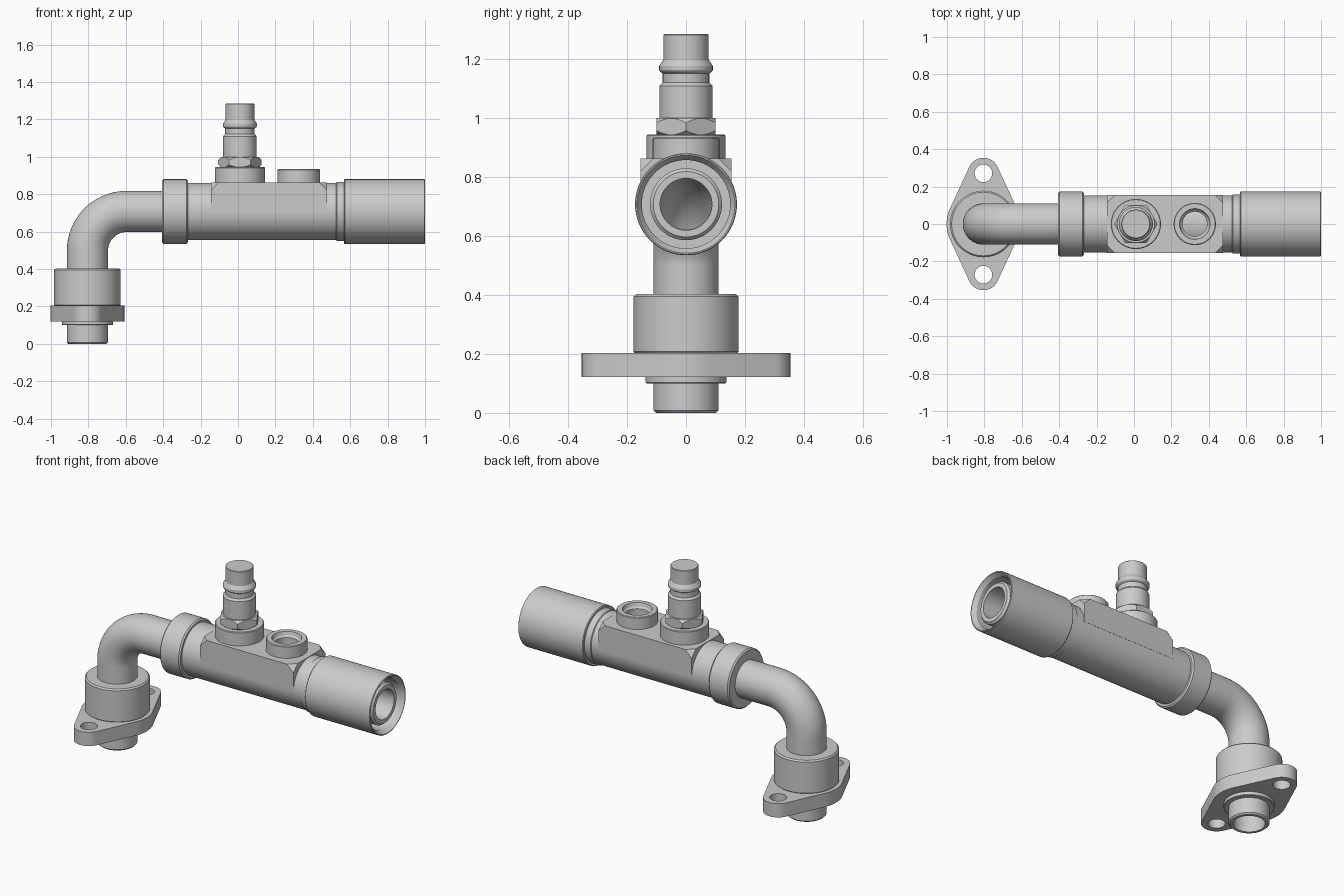
import bpy, bmesh
from math import sin, cos, pi, radians, acos
from mathutils import Vector

if "Cube" in bpy.data.objects:
    bpy.data.objects.remove(bpy.data.objects["Cube"])

AX = 0.708          # height of the horizontal pipe axis
FX = -0.805         # x of the flange axis


def finish(name, bm):
    bmesh.ops.remove_doubles(bm, verts=bm.verts, dist=1e-5)
    bmesh.ops.recalc_face_normals(bm, faces=bm.faces)
    me = bpy.data.meshes.new(name)
    bm.to_mesh(me)
    bm.free()
    ob = bpy.data.objects.new(name, me)
    bpy.context.collection.objects.link(ob)
    return ob


def bridge(bm, rings, closed):
    n = len(rings[0])
    for i in range(len(rings) if closed else len(rings) - 1):
        a, b = rings[i], rings[(i + 1) % len(rings)]
        for j in range(n):
            k = (j + 1) % n
            bm.faces.new((a[j], a[k], b[k], b[j]))


def lathe(name, prof, loc=(0, 0, 0), along_x=False, n=64):
    """Revolve (radius, height) points; profiles off the axis close into a ring."""
    bm = bmesh.new()
    rings = []
    for r, t in prof:
        ring = []
        for j in range(n):
            u, v = r * cos(2 * pi * j / n), r * sin(2 * pi * j / n)
            p = Vector((t, v, -u)) if along_x else Vector((u, v, t))
            ring.append(bm.verts.new(p + Vector(loc)))
        rings.append(ring)
    bridge(bm, rings, all(r > 0 for r, t in prof))
    return finish(name, bm)


def boolean(ob, cutter, op='DIFFERENCE'):
    m = ob.modifiers.new("cut", 'BOOLEAN')
    m.operation, m.object, m.solver = op, cutter, 'EXACT'
    bpy.context.view_layer.objects.active = ob
    bpy.ops.object.modifier_apply(modifier=m.name)
    bpy.data.objects.remove(cutter)


def ring_prof(ri, ro, a, b, c=0.008):
    return [(ri, a), (ro - c, a), (ro, a + c), (ro, b - c), (ro - c, b), (ri, b)]


# Flange plate: outline around a large and two small circles, with holes
R, r, d = 0.197, 0.083, 0.271
tilt = acos((R - r) / d)
outline = []
for cy, rad, a0, a1 in ((0, R, -(pi / 2 - tilt), pi / 2 - tilt),
                        (d, r, pi / 2 - tilt, pi / 2 + tilt),
                        (0, R, pi / 2 + tilt, 3 * pi / 2 - tilt),
                        (-d, r, 3 * pi / 2 - tilt, 3 * pi / 2 + tilt)):
    for i in range(17):
        a = a0 + (a1 - a0) * i / 16
        outline.append((rad * cos(a), cy + rad * sin(a)))


def circle(cy, rad, n=40):
    return [(rad * cos(2 * pi * i / n), cy + rad * sin(2 * pi * i / n)) for i in range(n)]


cu = bpy.data.curves.new("flange_plate", 'CURVE')
cu.dimensions, cu.fill_mode, cu.extrude = '2D', 'BOTH', 0.0415
for pts in (outline, circle(d, 0.047), circle(-d, 0.047), circle(0, 0.1)):
    s = cu.splines.new('POLY')
    s.points.add(len(pts) - 1)
    for p, (x, y) in zip(s.points, pts):
        p.co = (x, y, 0, 1)
    s.use_cyclic_u = True
flange = bpy.data.objects.new("flange_plate", cu)
flange.location = (FX, 0, 0.1625)
bpy.context.collection.objects.link(flange)
flange.select_set(True)
bpy.context.view_layer.objects.active = flange
bpy.ops.object.convert(target='MESH')

# Spigot, seat ring and collar on the flange axis
lathe("spigot", ring_prof(0.086, 0.11, 0, 0.21), (FX, 0, 0))
lathe("seat_ring", ring_prof(0.1, 0.137, 0.1, 0.125, 0.003), (FX, 0, 0))
collar = lathe("flange_collar", ring_prof(0.1, 0.178, 0.2, 0.403), (FX, 0, 0))
pin = lathe("pin_hole_cutter", [(0, -0.3), (0.02, -0.3), (0.02, 0), (0, 0)], n=24)
for v in pin.data.vertices:
    x, y, z = v.co
    v.co = (FX - 0.105 + x * 1.25, z - 0.115, 0.335 + y * 0.9)
boolean(collar, pin)

# Elbow pipe swept round a quarter bend, hollow
B = 0.21
path = [(FX, 0.2, 0)]
for i in range(25):
    a = pi / 2 * i / 24
    path.append((FX + B - B * cos(a), AX - B + B * sin(a), a))
path.append((-0.3, AX, pi / 2))
bm = bmesh.new()
rings = []
for rad, pts in ((0.11, path), (0.086, path[::-1])):
    for x, z, a in pts:
        rings.append([bm.verts.new((x + rad * cos(t) * cos(a), rad * sin(t), z - rad * cos(t) * sin(a)))
                      for t in [2 * pi * j / 64 for j in range(64)]])
bridge(bm, rings, True)
finish("elbow_pipe", bm)

# Horizontal body, end collar, sleeve and inner tube
O = (0, 0, AX)
lathe("body_collar", ring_prof(0.1, 0.173, -0.405, -0.268), O, True)
lathe("body_pipe", [(0.088, -0.3), (0.153, -0.3), (0.153, 0.525), (0.158, 0.528),
                    (0.158, 0.6), (0.088, 0.6)], O, True)
lathe("end_sleeve", [(0.1, 0.567), (0.169, 0.567), (0.173, 0.571), (0.173, 0.997),
                     (0.17, 1.0), (0.166, 1.0), (0.15, 0.975), (0.15, 0.76), (0.1, 0.76)], O, True)
lathe("inner_tube", [(0.088, 0.59), (0.122, 0.59), (0.122, 0.968), (0.111, 0.98),
                     (0.088, 0.98)], O, True)

# Block with flat top and sides, upper corners cut off
bm = bmesh.new()
c, top, w = 0.042, 0.863, 0.154
for x, sx in ((-0.145, 1), (0.477, -1)):
    for s in (-1, 1):
        for p in ((x, s * w, AX), (x, s * w, top - c), (x, s * (w - c), top), (x + sx * c, s * w, top)):
            bm.verts.new(p)
bmesh.ops.convex_hull(bm, input=bm.verts)
bmesh.ops.dissolve_limit(bm, angle_limit=0.01, verts=bm.verts, edges=bm.edges)
block = finish("valve_block", bm)
boolean(block, lathe("bore_cutter", [(0, -1), (0.12, -1), (0.12, 1), (0, 1)], O, True))

# Open threaded port
lathe("port_boss", [(0, 0.8), (0.113, 0.8), (0.113, 0.931), (0.109, 0.935), (0.082, 0.935),
                    (0.076, 0.915), (0.066, 0.905), (0.066, 0.81), (0, 0.81)], (0.325, 0, 0))
boolean(block, lathe("port_cutter", [(0, 0.81), (0.07, 0.81), (0.07, 1), (0, 1)], (0.325, 0, 0)))

# Upright nipple: base, hexagon and grooved stem
N = (0.01, 0, 0)
lathe("nipple_base", [(0, 0.84), (0.134, 0.84), (0.134, 0.941), (0.13, 0.945), (0, 0.945)], N)
hexa = lathe("hex_nut", [(0, 0.94), (0.116, 0.94), (0.116, 1.0), (0, 1.0)], N, n=6)
boolean(hexa, lathe("hex_chamfer", [(0, 0.935), (0.098, 0.942), (0.118, 0.96), (0.118, 0.982),
                                    (0.1, 1.0), (0, 1.01)], N), 'INTERSECT')
lathe("nipple_stem", [(0, 0.98), (0.09, 0.98), (0.09, 1.11), (0.079, 1.122), (0.079, 1.152),
                      (0.088, 1.158), (0.091, 1.163), (0.091, 1.177), (0.088, 1.182),
                      (0.077, 1.198), (0.077, 1.282), (0.074, 1.285), (0, 1.285)], N)

# Smooth shading with sharp edges kept
bpy.ops.object.select_all(action='DESELECT')
for ob in bpy.context.scene.objects:
    ob.select_set(True)
    bpy.context.view_layer.objects.active = ob
bpy.ops.object.shade_smooth_by_angle(angle=radians(25))
